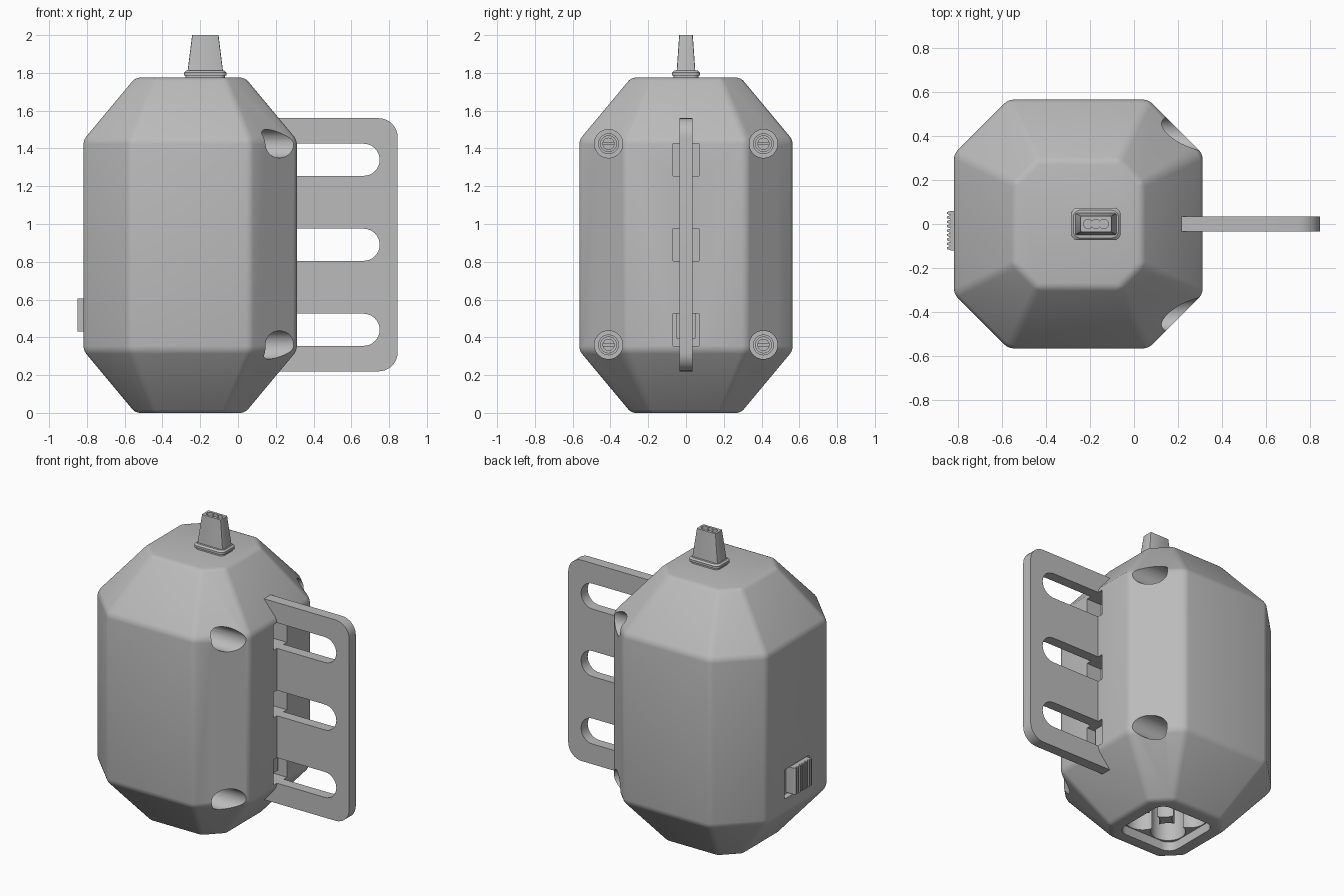
import bpy, bmesh, math
from mathutils import Matrix, Vector

cube = bpy.data.objects.get("Cube")
if cube:
    bpy.data.objects.remove(cube, do_unlink=True)

gray = bpy.data.materials.new("plain gray")
gray.use_nodes = True
COLOR = (0.5, 0.5, 0.5, 1)
gray.diffuse_color = COLOR
gray.node_tree.nodes["Principled BSDF"].inputs["Base Color"].default_value = COLOR

CX = -0.253  # body axis


def finish(name, bm):
    bmesh.ops.recalc_face_normals(bm, faces=bm.faces)
    me = bpy.data.meshes.new(name)
    bm.to_mesh(me)
    bm.free()
    me.materials.append(gray)
    ob = bpy.data.objects.new(name, me)
    bpy.context.collection.objects.link(ob)
    return ob


def loft(name, rings):
    """Closed solid through rings that have equal point counts."""
    bm = bmesh.new()
    vs = [[bm.verts.new(p) for p in r] for r in rings]
    n = len(vs[0])
    for a, b in zip(vs, vs[1:]):
        for i in range(n):
            j = (i + 1) % n
            bm.faces.new((a[i], a[j], b[j], b[i]))
    bm.faces.new(vs[0])
    bm.faces.new(vs[-1])
    return finish(name, bm)


def box(name, x, y, z):
    corners = [(x[0], y[0]), (x[1], y[0]), (x[1], y[1]), (x[0], y[1])]
    return loft(name, [[(a, b, h) for a, b in corners] for h in z])


def tube(name, center, r, depth, axis="Z", seg=40):
    """Cylinder centred on a point, along X or Z."""
    bm = bmesh.new()
    rot = Matrix.Rotation(math.pi / 2, 4, "Y") if axis == "X" else Matrix()
    bmesh.ops.create_cone(bm, cap_ends=True, segments=seg, radius1=r, radius2=r,
                          depth=depth, matrix=Matrix.Translation(Vector(center)) @ rot)
    return finish(name, bm)


def rounded(x0, x1, y0, y1, r, steps=6):
    """Rounded rectangle outline as 2D points."""
    pts = []
    for k, (x, y) in enumerate([(x1 - r, y1 - r), (x0 + r, y1 - r), (x0 + r, y0 + r), (x1 - r, y0 + r)]):
        for s in range(steps + 1):
            a = (k + s / steps) * math.pi / 2
            pts.append((x + r * math.cos(a), y + r * math.sin(a)))
    return pts


def bake(ob):
    bpy.context.view_layer.update()
    deps = bpy.context.evaluated_depsgraph_get()
    me = bpy.data.meshes.new_from_object(ob.evaluated_get(deps))
    ob.modifiers.clear()
    ob.data = me


def bevel(ob, width, seg=3):
    m = ob.modifiers.new("bevel", "BEVEL")
    m.width, m.segments, m.limit_method = width, seg, "ANGLE"
    m.angle_limit = math.radians(20)
    bake(ob)


def cut(ob, cutters):
    for c in cutters:
        m = ob.modifiers.new("cut", "BOOLEAN")
        m.operation, m.object, m.solver = "DIFFERENCE", c, "EXACT"
        bake(ob)
        bpy.data.objects.remove(c, do_unlink=True)


def smooth(ob, angle=30):
    bpy.ops.object.select_all(action="DESELECT")
    ob.select_set(True)
    bpy.context.view_layer.objects.active = ob
    bpy.ops.object.shade_smooth_by_angle(angle=math.radians(angle))


def octagon(z, half, flat):
    q = [(half, -flat), (half, flat), (flat, half), (-flat, half),
         (-half, flat), (-half, -flat), (-flat, -half), (flat, -half)]
    return [(CX + x, y, z) for x, y in q]


# Body shell
END, WALL = (0.29, 0.185), (0.565, 0.318)
body = loft("body_shell", [octagon(0, *END), octagon(0.33, *WALL),
                           octagon(1.445, *WALL), octagon(1.775, *END)])
bevel(body, 0.022)

# Recesses cut in the shell
SCREWS = [(y, z) for y in (-0.41, 0.41) for z in (0.36, 1.425)]
SLOTS = [0.44, 0.89, 1.34]
cutters = [tube("screw_cutter", (0.3, y, z), 0.075, 0.6, "X") for y, z in SCREWS]
cutters += [box("slot_cutter", (0.2, 0.5), (-0.07, 0.07), (z - 0.085, z + 0.085)) for z in SLOTS]
cutters.append(box("switch_cutter", (-1, -0.78), (-0.13, 0.13), (0.42, 0.615)))
bay = rounded(CX - 0.21, CX + 0.21, -0.21, 0.21, 0.07)
cutters.append(loft("bay_cutter", [[(x, y, z) for x, y in bay] for z in (-0.1, 0.06)]))
cutters += [tube("cell_cutter", (CX + sx * 0.1, sy * 0.1, 0.4), 0.105, 0.8)
            for sx in (-1, 1) for sy in (-1, 1)]
cut(body, cutters)
smooth(body)

# Screws: a washer with a slotted head in each hole
for y, z in SCREWS:
    washer = tube("screw_washer", (0.02, y, z), 0.055, 0.06, "X")
    cut(washer, [tube("washer_cutter", (0.05, y, z), 0.042, 0.06, "X")])
    smooth(washer)
    head = tube("screw_head", (0.025, y, z), 0.032, 0.04, "X", 24)
    cut(head, [box("groove_cutter", (0.035, 0.1), (y - 0.05, y + 0.05), (z - 0.005, z + 0.005))])
    smooth(head)

# Slotted side handle
outline = rounded(0.12, 0.845, 0.22, 1.56, 0.1, 8)
outline = [p for p in outline if p[0] > 0.5]
inner = [(0.15, 1.56), (0.15, 0.22)]
quarter = len(outline) // 2
outline = outline[:quarter] + inner + outline[quarter:]
handle = loft("side_handle", [[(x, y, z) for x, z in outline] for y in (-0.035, 0.035)])
cutters = []
for h in SLOTS:
    slot = rounded(0.2, 0.75, h - 0.085, h + 0.085, 0.0849, 8)
    slot = [(x if x > 0.4 else 0.2, z) for x, z in slot]
    arc = [p for p in slot if p[0] > 0.4]
    half = len(arc) // 2
    loop = arc[:half] + [(0.2, h + 0.085), (0.2, h - 0.085)] + arc[half:]
    cutters.append(loft("handle_cutter", [[(x, y, z) for x, z in loop] for y in (-0.1, 0.1)]))
cut(handle, cutters)
smooth(handle)

# Small contact block inside the lowest slot
box("slot_block", (0.18, 0.26), (-0.05, 0.05), (0.395, 0.525))

# Ridged slide switch
teeth, y0, y1 = 9, -0.12, 0.06
step = (y1 - y0) / teeth
profile = [(-0.77, y0)]
for i in range(teeth):
    profile += [(-0.832, y0 + i * step), (-0.85, y0 + (i + 0.3) * step), (-0.85, y0 + (i + 0.7) * step)]
profile += [(-0.832, y1), (-0.77, y1)]
loft("slide_switch", [[(x, y, z) for x, y in profile] for z in (0.43, 0.605)])

# Flange and tapered tip on top
TX = -0.173
flange = [(z, rounded(TX - 0.112 + d, TX + 0.112 - d, -0.073 + d, 0.073 - d, 0.03))
          for z, d in ((1.765, 0.008), (1.785, 0.008), (1.787, 0), (1.802, 0), (1.812, 0.01))]
smooth(loft("tip_flange", [[(x, y, z) for x, y in ring] for z, ring in flange]))
tip = loft("tapered_tip", [[(x, y, z) for x, y in rounded(TX - w, TX + w, -d, d, 0.006, 2)]
                           for z, w, d in ((1.8, 0.095, 0.05), (2, 0.07, 0.036))])
cut(tip, [tube("port_cutter", (TX + i * 0.036, 0, 2), 0.021, 0.12, seg=24) for i in (-1, 0, 1)])
smooth(tip)
